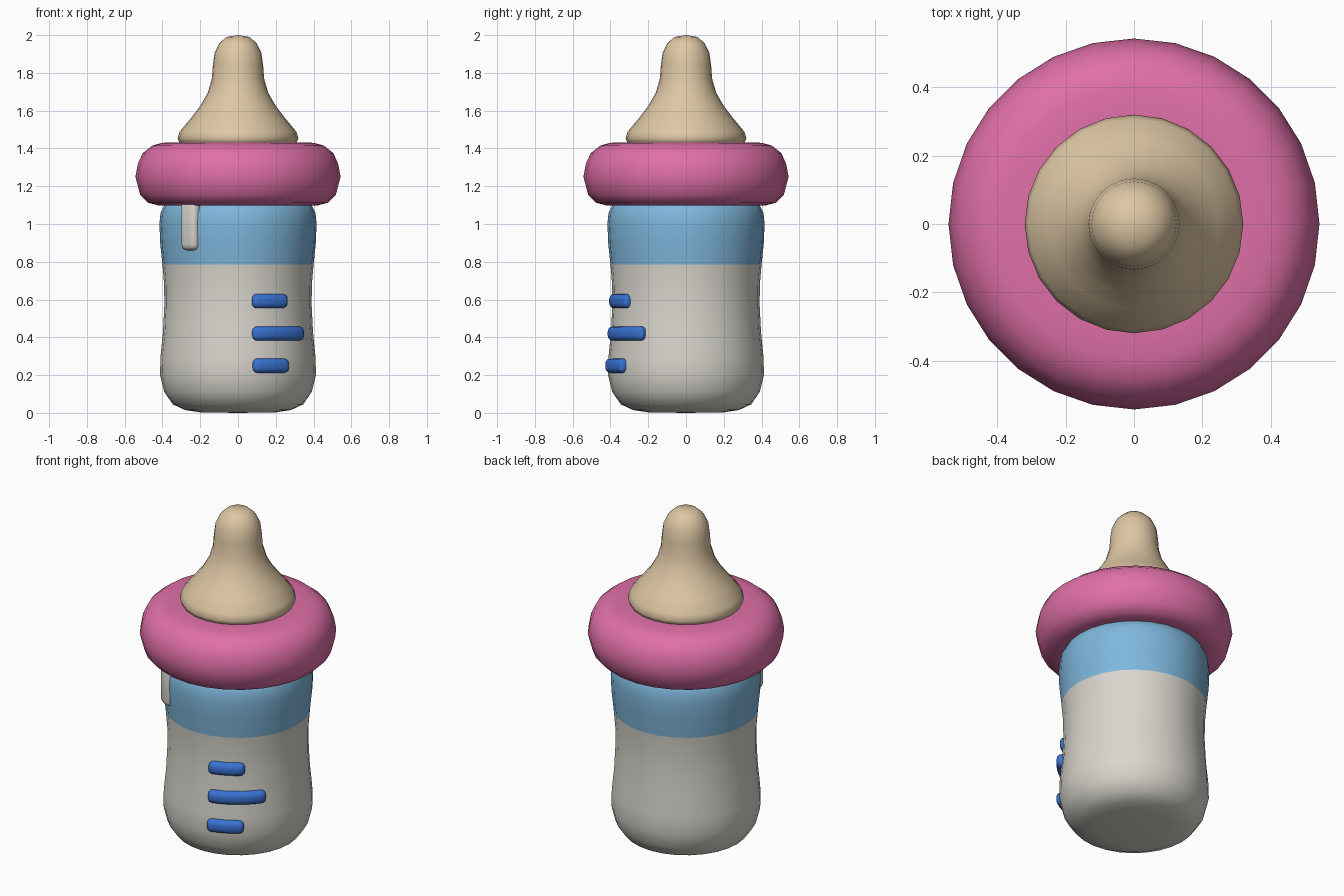
import bpy
import bmesh
from math import sin, cos, tau
from mathutils import Vector

cube = bpy.data.objects.get("Cube")
if cube:
    bpy.data.objects.remove(cube, do_unlink=True)


def material(name, rgb):
    mat = bpy.data.materials.new(name)
    mat.use_nodes = True
    color = (*rgb, 1)
    mat.diffuse_color = color
    mat.node_tree.nodes["Principled BSDF"].inputs["Base Color"].default_value = color
    return mat


WHITE = material("milk white", (0.69, 0.67, 0.61))
SKY = material("light blue", (0.21, 0.47, 0.71))
PINK = material("pink", (0.74, 0.16, 0.39))
TAN = material("tan rubber", (0.73, 0.57, 0.37))
BLUE = material("deep blue", (0.04, 0.17, 0.65))


def finish(name, bm, mats):
    bmesh.ops.recalc_face_normals(bm, faces=bm.faces)
    mesh = bpy.data.meshes.new(name)
    bm.to_mesh(mesh)
    bm.free()
    for mat in mats:
        mesh.materials.append(mat)
    mesh.shade_smooth()
    obj = bpy.data.objects.new(name, mesh)
    bpy.context.collection.objects.link(obj)
    return obj


def lathe(name, profile, mats, sides=28):
    """Revolve (radius, height) points around the z axis."""
    bm = bmesh.new()
    verts = [bm.verts.new((0, -r, z)) for r, z in profile]
    edges = [bm.edges.new(pair) for pair in zip(verts, verts[1:])]
    bmesh.ops.spin(bm, geom=verts + edges, cent=(0, 0, 0), axis=(0, 0, 1),
                   angle=tau, steps=sides)
    bmesh.ops.remove_doubles(bm, verts=bm.verts, dist=0.0005)
    return finish(name, bm, mats)


def wrapped_pad(name, start, end, low, high, outer, mat, depth=0.07, rounding=0.027):
    """Rounded bar bent around the bottle between two angles from the front."""
    bm = bmesh.new()
    bmesh.ops.create_cube(bm, size=1)
    length = (end - start) * outer
    bmesh.ops.scale(bm, vec=(length, depth, high - low), verts=bm.verts)
    bmesh.ops.bevel(bm, geom=bm.edges[:], offset=rounding, segments=3,
                    profile=0.5, affect='EDGES')
    for i in range(1, 6):
        bmesh.ops.bisect_plane(bm, geom=bm.verts[:] + bm.edges[:] + bm.faces[:],
                               plane_co=((i / 6 - 0.5) * length, 0, 0),
                               plane_no=(1, 0, 0))
    for v in bm.verts:
        angle = (start + end) / 2 + v.co.x / outer
        radius = outer - depth / 2 - v.co.y
        v.co = Vector((radius * sin(angle), -radius * cos(angle),
                       v.co.z + (low + high) / 2))
    return finish(name, bm, [mat])


# Bottle with a coloured upper band
band_height = 0.785
bottle = lathe("bottle", [
    (0, 0), (0.2, 0.003), (0.28, 0.015), (0.345, 0.045), (0.39, 0.11),
    (0.413, 0.2), (0.41, 0.3), (0.397, 0.43), (0.39, 0.57), (0.391, 0.68),
    (0.4, band_height), (0.412, 0.9), (0.416, 1.0), (0.41, 1.06),
    (0.385, 1.11), (0.3, 1.14), (0, 1.15)], [WHITE, SKY])
for face in bottle.data.polygons:
    face.material_index = int(face.center.z > band_height)

# Thick screw collar
lathe("collar", [
    (0, 1.12), (0.36, 1.105), (0.42, 1.098), (0.475, 1.112), (0.518, 1.155),
    (0.543, 1.25), (0.53, 1.32), (0.505, 1.375), (0.455, 1.415),
    (0.4, 1.43), (0.3, 1.432), (0, 1.42)], [PINK])

# Rubber teat
lathe("teat", [
    (0, 1.41), (0.28, 1.415), (0.31, 1.43), (0.32, 1.455), (0.308, 1.49),
    (0.25, 1.56), (0.2, 1.625), (0.16, 1.695), (0.138, 1.77),
    (0.133, 1.84), (0.124, 1.905), (0.1, 1.955), (0.062, 1.99),
    (0, 2.0)], [TAN], sides=24)

# Measuring marks on the front
for label, end, z, outer in (("upper", 0.71, 0.592, 0.42),
                             ("middle", 1.0, 0.42, 0.428),
                             ("lower", 0.69, 0.25, 0.441)):
    wrapped_pad(label + "_measure_mark", 0.19, end, z - 0.038, z + 0.038, outer, BLUE)

# Milk drip below the collar
wrapped_pad("milk_drip", -0.8, -0.54, 0.86, 1.14, 0.437, WHITE, rounding=0.033)
